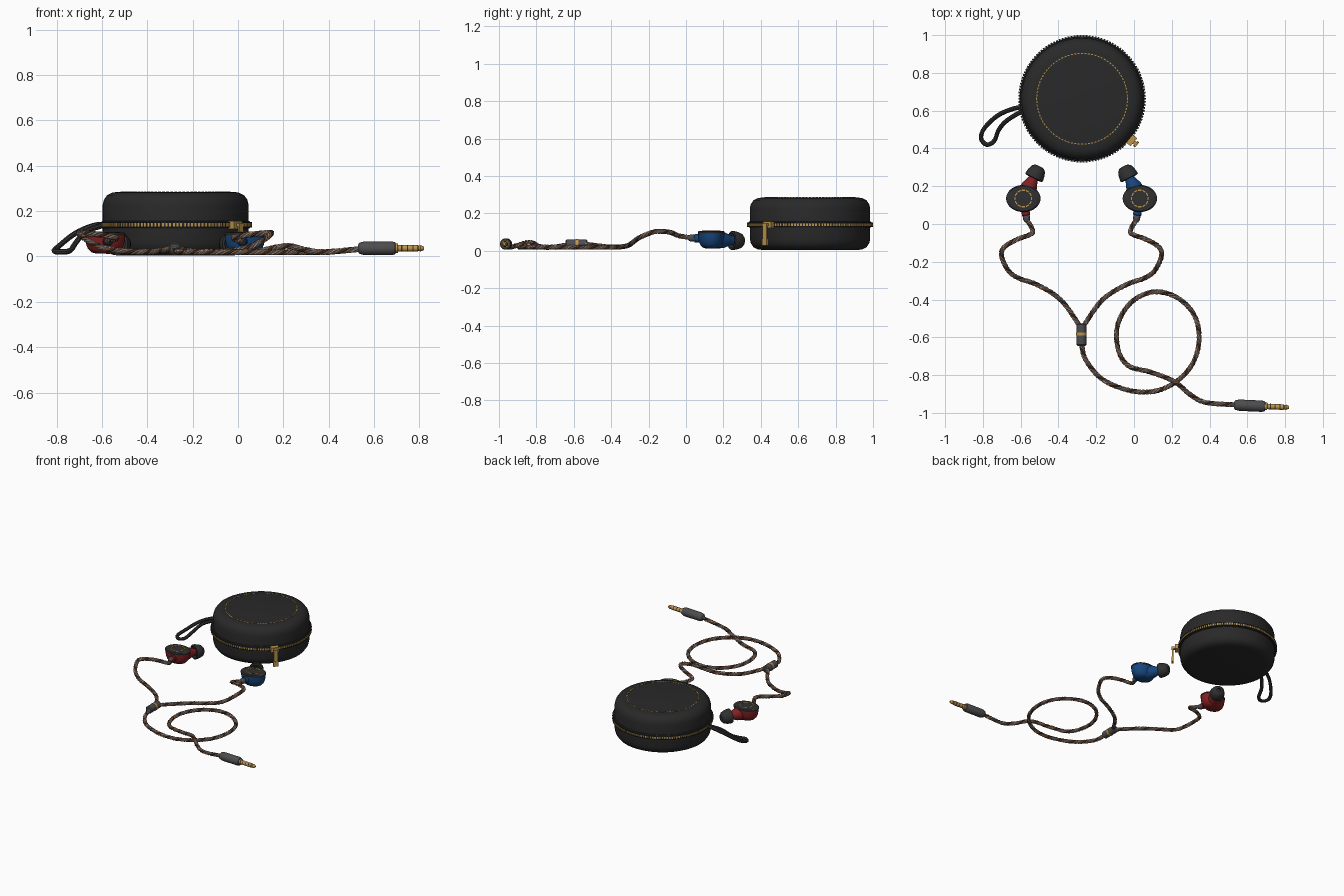
import bpy, bmesh, math
from mathutils import Vector, Matrix

if "Cube" in bpy.data.objects:
    bpy.data.objects.remove(bpy.data.objects["Cube"], do_unlink=True)


def material(name, r, g, b):
    m = bpy.data.materials.new(name)
    m.use_nodes = True
    m.diffuse_color = (r, g, b, 1)
    m.node_tree.nodes["Principled BSDF"].inputs["Base Color"].default_value = (r, g, b, 1)
    return m


BLACK = material("case black", .022, .022, .022)
RUBBER = material("rubber black", .03, .03, .032)
GREY = material("metal grey", .075, .075, .08)
GOLD = material("gold", .5, .3, .07)
RED = material("red shell", .22, .014, .016)
BLUE = material("blue shell", .008, .06, .2)
COPPER = material("copper wire", .36, .16, .075)
SILVER = material("silver wire", .3, .31, .34)
DARK = material("dark wire", .05, .045, .045)


def finish(name, bm, mat, matrix=Matrix()):
    bmesh.ops.recalc_face_normals(bm, faces=bm.faces)
    mesh = bpy.data.meshes.new(name)
    bm.to_mesh(mesh)
    bm.free()
    mesh.transform(matrix)
    mesh.materials.append(mat)
    ob = bpy.data.objects.new(name, mesh)
    bpy.context.collection.objects.link(ob)
    smooth(ob)
    return ob


def smooth(ob):
    bpy.ops.object.select_all(action='DESELECT')
    ob.select_set(True)
    bpy.context.view_layer.objects.active = ob
    bpy.ops.object.shade_smooth_by_angle(angle=math.radians(40))


def lathe(name, profile, mat, start=(0, 0, 0), axis=(0, 0, 1), n=32, scale=(1, 1, 1)):
    """Spin (radius, height) points about an axis through start, with capped ends."""
    bm = bmesh.new()
    rings = [[bm.verts.new((r * math.cos(math.tau * i / n), r * math.sin(math.tau * i / n), h))
              for i in range(n)] for r, h in profile]
    for a, b in zip(rings, rings[1:]):
        for i in range(n):
            j = (i + 1) % n
            bm.faces.new((a[i], a[j], b[j], b[i]))
    bm.faces.new(rings[0])
    bm.faces.new(rings[-1])
    turn = Vector(axis).to_track_quat('Z', 'Y').to_matrix().to_4x4()
    return finish(name, bm, mat, Matrix.Translation(start) @ turn @ Matrix.Diagonal((*scale, 1)))


def box_ring(name, centre, radius, count, size, mat):
    """Blocks spaced on a circle; size is radial, tangential, vertical."""
    bm = bmesh.new()
    for i in range(count):
        m = (Matrix.Translation(centre) @ Matrix.Rotation(math.tau * i / count, 4, 'Z')
             @ Matrix.Translation((radius, 0, 0)) @ Matrix.Diagonal((*size, 1)))
        bmesh.ops.create_cube(bm, size=1, matrix=m)
    return finish(name, bm, mat)


def smooth_path(points, step):
    """Evenly spaced points on a Catmull-Rom curve."""
    p = [Vector(q) for q in points]
    p = [2 * p[0] - p[1]] + p + [2 * p[-1] - p[-2]]
    dense = []
    for a, b, c, d in zip(p, p[1:], p[2:], p[3:]):
        for k in range(40):
            t = k / 40
            dense.append(.5 * (2 * b + (c - a) * t + (2 * a - 5 * b + 4 * c - d) * t * t
                               + (3 * b - a - 3 * c + d) * t ** 3))
    dense.append(p[-2])
    out, carry = [dense[0]], 0
    for a, b in zip(dense, dense[1:]):
        carry += (b - a).length
        if carry >= step:
            out.append(b)
            carry = 0
    return out + [dense[-1]]


def tubes(name, paths, radius, mats, detail=1):
    """Round tubes along paths, each with its own material."""
    curve = bpy.data.curves.new(name, 'CURVE')
    curve.dimensions = '3D'
    curve.bevel_depth = radius
    curve.bevel_resolution = detail
    curve.use_fill_caps = True
    for mat in mats:
        curve.materials.append(mat)
    for k, path in enumerate(paths):
        s = curve.splines.new('POLY')
        s.points.add(len(path) - 1)
        for pt, co in zip(s.points, path):
            pt.co = (*co, 1)
        s.material_index = k
    ob = bpy.data.objects.new(name, curve)
    bpy.context.collection.objects.link(ob)
    bpy.ops.object.select_all(action='DESELECT')
    ob.select_set(True)
    bpy.context.view_layer.objects.active = ob
    bpy.ops.object.convert(target='MESH')
    smooth(bpy.context.object)


def braid(name, points, spread=.0075, pitch=.075):
    """Four wires twisted around one path."""
    step = .0065
    path = smooth_path(points, step)
    strands = [[], [], [], []]
    for i, c in enumerate(path):
        t = (path[min(i + 1, len(path) - 1)] - path[max(i - 1, 0)]).normalized()
        side = t.cross(Vector((0, 0, 1))).normalized()
        up = side.cross(t)
        for k, s in enumerate(strands):
            a = math.tau * (i * step / pitch + k / 4)
            s.append(c + spread * (side * math.cos(a) + up * math.sin(a)))
    tubes(name, strands, .0062, [COPPER, SILVER, COPPER, DARK])


# Round carrying case
CX, CY = -.275, .663
upper = [(.322, .142), (.322, .225), (.316, .25), (.302, .27), (.28, .281), (.255, .285)]
lower = [(r, .289 - h) for r, h in reversed(upper)]
lathe("case_body", lower + upper, BLACK, (CX, CY, 0), n=96)
lathe("zipper_tape", [(.31, .12), (.326, .124), (.331, .132), (.331, .147), (.326, .155), (.31, .159)],
      BLACK, (CX, CY, 0), n=96)
box_ring("zipper_teeth", (CX, CY, .139), .331, 130, (.01, .009, .016), GOLD)
for label, z in (("upper", .149), ("lower", .129)):
    box_ring(label + "_zipper_ribs", (CX, CY, z), .331, 130, (.013, .01, .005), BLACK)
box_ring("lid_stitching", (CX, CY, .285), .24, 84, (.005, .011, .004), GOLD)

# Zipper slider and hanging pull
pull = bmesh.new()
base = Matrix.Translation((CX, CY, 0)) @ Matrix.Rotation(math.radians(-40), 4, 'Z')
for r, z, size in ((.343, .139, (.03, .055, .034)), (.365, .139, (.03, .02, .016)),
                   (.374, .09, (.01, .026, .11)), (.374, .045, (.013, .034, .036))):
    bmesh.ops.create_cube(pull, size=1, matrix=base @ Matrix.Translation((r, 0, z))
                          @ Matrix.Diagonal((*size, 1)))
finish("zipper_pull", pull, GOLD)

# Wrist loop
loop = [(-.58, .62, .142), (-.64, .61, .135), (-.72, .575, .1), (-.79, .51, .045), (-.81, .455, .024),
        (-.78, .42, .02), (-.74, .44, .026), (-.715, .5, .06), (-.67, .55, .11), (-.58, .605, .142)]
tubes("wrist_loop", [smooth_path(loop, .012)], .012, [RUBBER], 2)

# Earphones, mirrored about the case centre line
MID = -.2775
for label, side, shell in (("right", -1, RED), ("left", 1, BLUE)):
    c = Vector((MID + side * .3085, .135, 0))
    oval = (1, .79, 1)
    lathe(label + "_shell", [(.035, .012), (.06, .018), (.076, .034), (.084, .055), (.088, .08), (.088, .094)],
          shell, c, n=40, scale=oval)
    lathe(label + "_faceplate", [(.091, .093), (.091, .1), (.084, .106), (.06, .107)],
          RUBBER, c, n=40, scale=oval)
    box_ring(label + "_faceplate_ring", c + Vector((0, 0, .107)), .044, 12, (.006, .018, .004), GOLD)
    out = Vector((-side * .45, .89, -.04)).normalized()
    root = c + Vector((0, 0, .06))
    lathe(label + "_nozzle", [(.048, .03), (.042, .075), (.032, .1), (.024, .125), (.024, .14)],
          shell, root, out)
    lathe(label + "_ear_tip", [(.026, .13), (.04, .12), (.05, .122), (.051, .132), (.047, .155),
                               (.039, .177), (.026, .189), (.014, .191), (.012, .18)], RUBBER, root, out)
    plug = Vector((MID + side * .298, .075, .066))
    back = Vector((-side * .15, -1, .05))
    lathe(label + "_socket", [(.022, 0), (.022, .028), (.018, .031)], shell, plug, back, 20)
    lathe(label + "_cable_sleeve", [(.017, .028), (.019, .032), (.019, .05), (.012, .065)], GREY, plug, back, 20)
    branch = [(.288, .02, .07), (.262, -.025, .077), (.265, -.052, .085), (.345, -.083, .098),
              (.412, -.125, .103), (.422, -.175, .1), (.385, -.25, .07), (.33, -.288, .042),
              (.25, -.315, .026), (.15, -.37, .02), (.085, -.43, .022), (.01, -.54, .035)]
    braid(label + "_cable", [(MID + side * x, y, z) for x, y, z in branch])

# Cable splitter
START = (-.2785, -.645, .034)
lathe("splitter", [(.02, 0), (.026, .006), (.026, .113), (.02, .119)], GREY, START, (0, 1, 0))
lathe("splitter_band", [(.0275, .054), (.0275, .071)], GOLD, START, (0, 1, 0))

# Main cable with one loop, crossing over itself
low = .019
main = [(-.2785, -.635, .032), (-.255, -.72, low), (-.17, -.82, low), (-.03, -.88, low), (.11, -.885, low),
        (.23, -.83, low), (.315, -.73, low), (.345, -.6, low), (.315, -.475, low), (.22, -.385, low),
        (.1, -.36, low), (-.015, -.415, low), (-.085, -.53, low), (-.085, -.66, low), (-.03, -.75, low),
        (.09, -.785, .024), (.215, -.835, .046), (.3, -.905, .028), (.38, -.945, low), (.54, -.958, .033)]
braid("main_cable", main)

# Audio plug
tip = Vector((.53, -.958, .036))
along = (1, -.045, 0)
lathe("plug_barrel", [(.017, 0), (.025, .006), (.029, .022), (.03, .035), (.03, .15), (.026, .163), (.018, .165)],
      GREY, tip, along)
lathe("plug_pin", [(.02, .164), (.02, .175), (.0145, .176), (.0145, .262), (.011, .266), (.014, .276), (.007, .291)],
      GOLD, tip, along, 24)
for i, h in enumerate((.19, .215, .24)):
    lathe(f"plug_ring_{i + 1}", [(.0152, h), (.0152, h + .005)], RUBBER, tip, along, 24)
